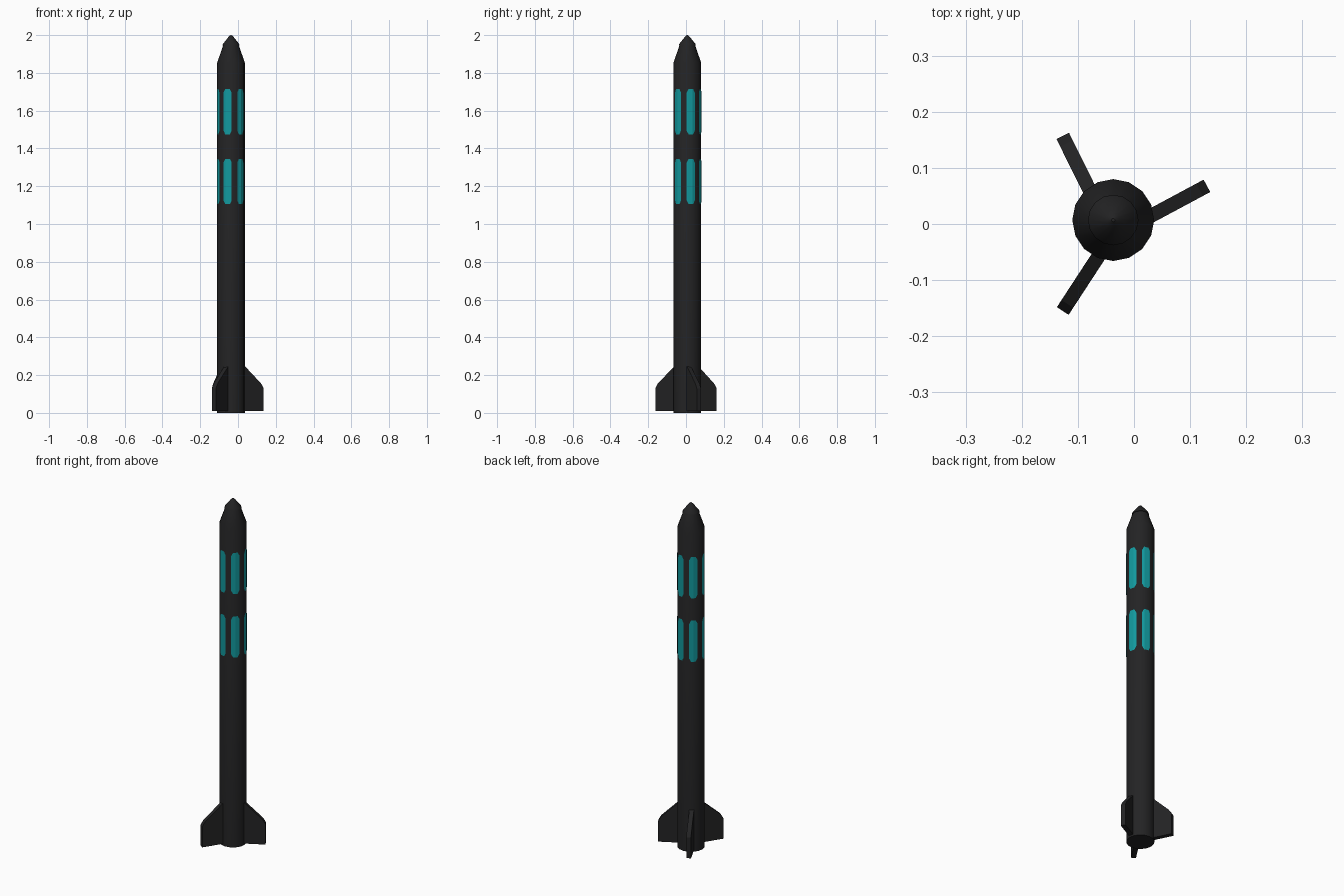
import bpy, bmesh, math
from mathutils import Vector

if "Cube" in bpy.data.objects:
    bpy.data.objects.remove(bpy.data.objects["Cube"])

CX, CY, R, SIDES = -0.037, 0.007, 0.073, 16
STEP = 2 * math.pi / SIDES


def material(name, rgb):
    m = bpy.data.materials.new(name)
    m.diffuse_color = (*rgb, 1)
    m.use_nodes = True
    m.node_tree.nodes["Principled BSDF"].inputs["Base Color"].default_value = m.diffuse_color
    return m


DARK = material("charcoal", (0.017, 0.017, 0.018))
TEAL = material("teal", (0.006, 0.32, 0.345))


def make(name, verts, faces, mat, smooth=True):
    bm = bmesh.new()
    vs = [bm.verts.new(v) for v in verts]
    for f in faces:
        bm.faces.new([vs[i] for i in f])
    if smooth or name.startswith("fin"):
        bmesh.ops.recalc_face_normals(bm, faces=bm.faces)
    me = bpy.data.meshes.new(name)
    bm.to_mesh(me)
    bm.free()
    me.materials.append(mat)
    ob = bpy.data.objects.new(name, me)
    bpy.context.collection.objects.link(ob)
    if smooth:
        bpy.ops.object.select_all(action='DESELECT')
        bpy.context.view_layer.objects.active = ob
        ob.select_set(True)
        bpy.ops.object.shade_smooth_by_angle(angle=math.radians(30))
    return ob


def lathe(name, profile, mat):
    """Turn a (radius, z) profile around the rocket axis and cap both ends."""
    n = SIDES
    verts = [(CX + r * math.cos(i * STEP), CY + r * math.sin(i * STEP), z)
             for r, z in profile for i in range(n)]
    faces = [(j * n + i, j * n + (i + 1) % n, (j + 1) * n + (i + 1) % n, (j + 1) * n + i)
             for j in range(len(profile) - 1) for i in range(n)]
    faces.append(tuple(reversed(range(n))))
    faces.append(tuple(range(len(verts) - n, len(verts))))
    return make(name, verts, faces, mat)


# Tube with tapered shoulder, and the small nose cone
lathe("body", [(R, 0.0), (R, 1.855), (0.038, 1.955)], DARK)
lathe("nose_cone", [(0.036, 1.942), (0.045, 1.945), (0.043, 1.953), (0.012, 1.992), (0.003, 2.0)], DARK)


# Three fins: (root point, tip point), set slightly off the axis as in the plan
def fin(name, root, tip, thick=0.025):
    root, tip = Vector(root), Vector(tip)
    d = (tip - root).normalized()
    length = (tip - root).length
    side = Vector((-d.y, d.x)) * thick / 2
    outline = [(-0.03, 0.01), (length, 0.01), (length, 0.13),
               (length - 0.015, 0.155), (0.0, 0.245), (-0.03, 0.26)]
    verts = [(*(root + d * s + side * k), z) for k in (-1, 1) for s, z in outline]
    n = len(outline)
    faces = [tuple(range(n)), tuple(reversed(range(n, 2 * n)))]
    faces += [(i, n + i, n + (i + 1) % n, (i + 1) % n) for i in range(n)]
    make(name, verts, faces, DARK, smooth=False)


fin("fin_right", (0.033, 0.016), (0.130, 0.068))
fin("fin_back", (-0.080, 0.062), (-0.127, 0.157))
fin("fin_front", (-0.063, -0.057), (-0.127, -0.155))


# Painted panels: thin plates that follow the facets of the tube
def facet_radius(a):
    off = (a % STEP) - STEP / 2
    return R * math.cos(STEP / 2) / math.cos(off) + 0.001


def panel(name, centre_deg, z0, z1):
    c, half, flat = math.radians(centre_deg), math.radians(18), math.radians(10)
    angles = {c - half, c - flat, c + flat, c + half}
    first = math.ceil((c - half) / STEP)
    angles |= {k * STEP for k in range(first, first + 3) if k * STEP < c + half}
    verts = []
    for a in sorted(angles):
        cut = 0.02 * max(0, abs(a - c) - flat) / (half - flat)   # chamfered corners
        r = facet_radius(a)
        x, y = CX + r * math.cos(a), CY + r * math.sin(a)
        verts += [(x, y, z0 + cut), (x, y, z1 - cut)]
    faces = [(i, i + 2, i + 3, i + 1) for i in range(0, len(verts) - 2, 2)]
    make(name, verts, faces, TEAL, smooth=False)


for row, (z0, z1) in {"lower": (1.105, 1.345), "upper": (1.475, 1.715)}.items():
    for k in range(6):
        panel(f"{row}_panel_{k + 1}", 15 + 60 * k, z0, z1)
